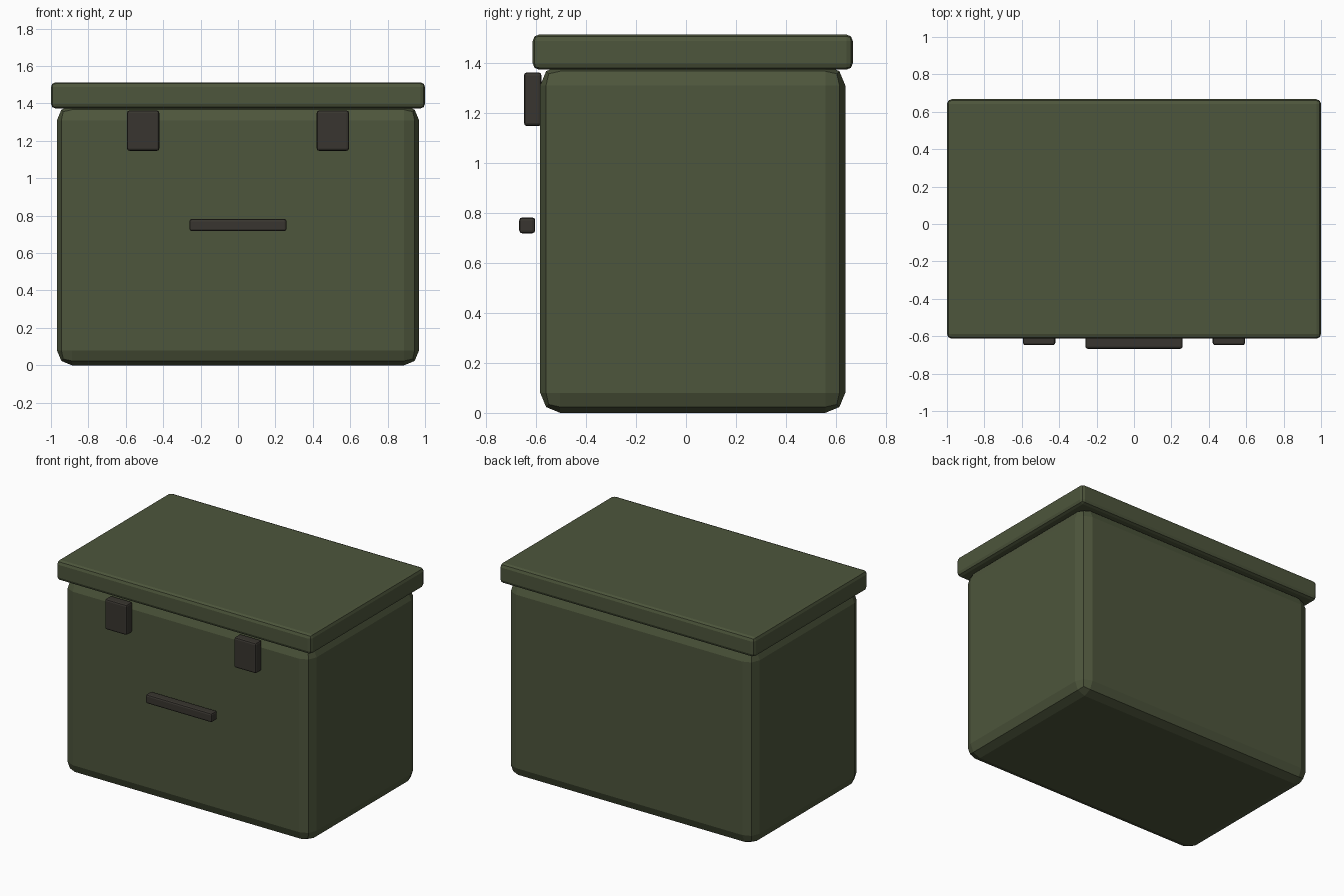
import bpy
import bmesh

if "Cube" in bpy.data.objects:
    bpy.data.objects.remove(bpy.data.objects["Cube"])


def material(name, rgb):
    m = bpy.data.materials.new(name)
    m.diffuse_color = (*rgb, 1.0)
    m.use_nodes = True
    m.node_tree.nodes["Principled BSDF"].inputs["Base Color"].default_value = m.diffuse_color
    return m


green = material("olive green", (0.075, 0.092, 0.045))
dark = material("dark grey", (0.040, 0.036, 0.029))


def box(name, x, y, z, bevel, mat):
    """Chamfered box from (min, max) ranges."""
    bm = bmesh.new()
    bmesh.ops.create_cube(bm, size=1.0)
    ranges = (x, y, z)
    for v in bm.verts:
        v.co = [(lo + hi) / 2 + c * (hi - lo) for c, (lo, hi) in zip(v.co, ranges)]
    bmesh.ops.bevel(bm, geom=bm.edges[:], offset=bevel, segments=2,
                    profile=0.5, affect='EDGES')
    me = bpy.data.meshes.new(name)
    bm.to_mesh(me)
    bm.free()
    me.materials.append(mat)
    ob = bpy.data.objects.new(name, me)
    bpy.context.collection.objects.link(ob)
    return ob


# Main box, its top tucked slightly into the lid
box("body", (-0.968, 0.968), (-0.583, 0.637), (0.0, 1.39), 0.08, green)

# Overhanging lid
box("lid", (-1.0, 1.0), (-0.613, 0.667), (1.373, 1.513), 0.025, green)

# Pair of latches below the lid
for side, cx in (("left", -0.507), ("right", 0.507)):
    box(side + "_latch", (cx - 0.086, cx + 0.086), (-0.648, -0.578),
        (1.147, 1.362), 0.012, dark)

# Front handle bar
box("handle", (-0.26, 0.26), (-0.667, -0.603), (0.718, 0.782), 0.012, dark)
